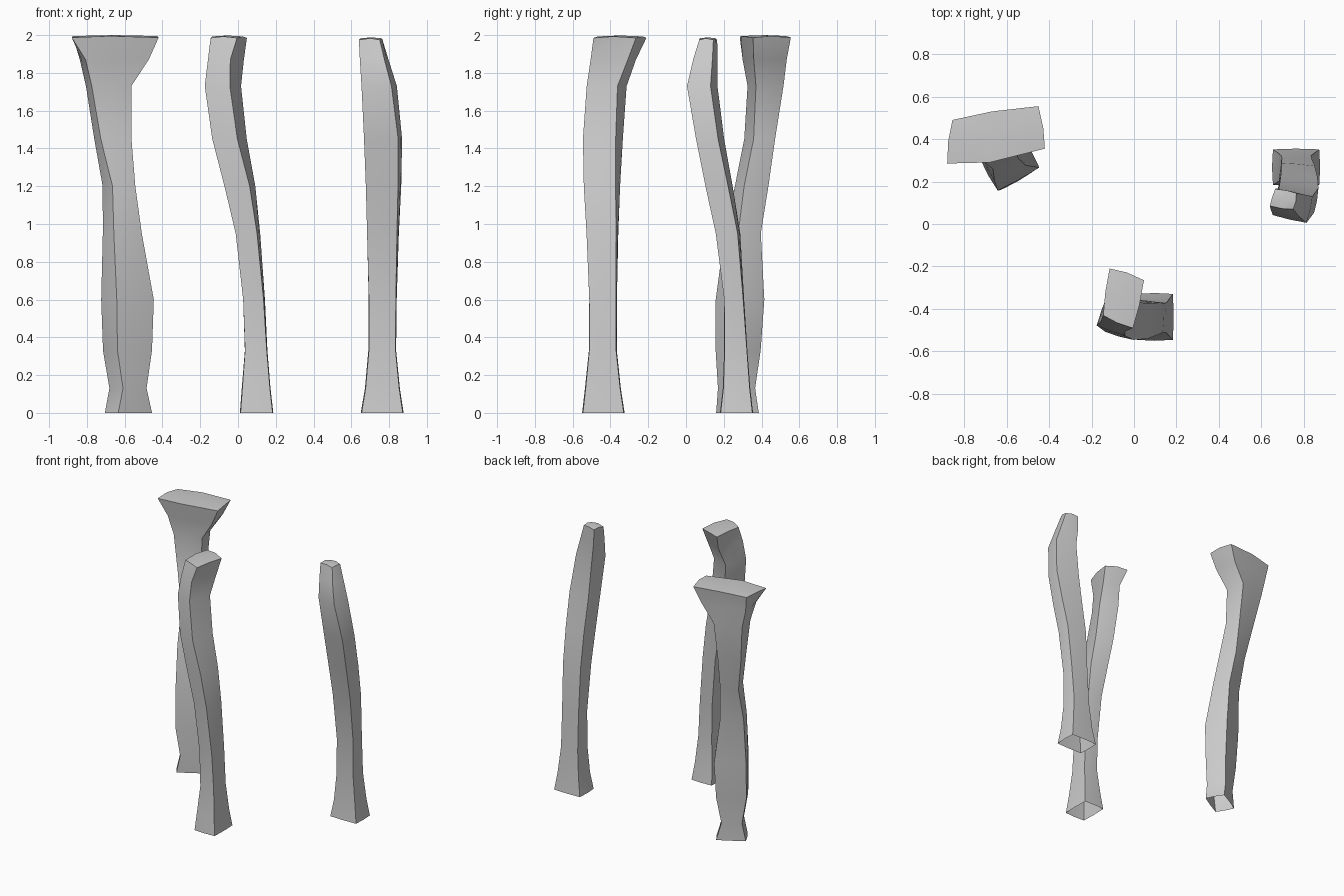
import bpy, bmesh
from math import sin, cos, radians

# Order around a section: four corners alternating with four side midpoints
UNIT = [(-.96, -.96), (0, -1), (.96, -.96), (1, 0),
        (.96, .96), (0, 1), (-.96, .96), (-1, 0)]


def section(x0, x1, y0, y1, deg):
    """Soft rectangle turned by deg that fills the given bounds."""
    a = radians(deg)
    c, s = cos(a), abs(sin(a))
    W, H, det = x1 - x0, y1 - y0, c * c - s * s
    w, h = (W * c - H * s) / det / 2, (H * c - W * s) / det / 2
    return [((x0 + x1) / 2 + u * w * c - v * h * sin(a),
             (y0 + y1) / 2 + u * w * sin(a) + v * h * c) for u, v in UNIT]


def leg(name, rows, top, ztop):
    """Loft sections from the floor up, closing with a gently domed cap."""
    bm = bmesh.new()
    rings = [[bm.verts.new((x, y, r[0])) for x, y in section(*r[1:])] for r in rows]
    rings.append([bm.verts.new((x, y, ztop - (.005 if i % 2 else .013)))
                  for i, (x, y) in enumerate(top)])
    for lo, hi in zip(rings, rings[1:]):
        for i in range(8):
            j = (i + 1) % 8
            bm.faces.new((lo[i], lo[j], hi[j], hi[i]))
    mid = bm.verts.new((sum(p[0] for p in top) / 8, sum(p[1] for p in top) / 8, ztop))
    for i in range(8):
        bm.faces.new((rings[-1][i], rings[-1][(i + 1) % 8], mid))
    me = bpy.data.meshes.new(name)
    bm.to_mesh(me)
    bm.free()
    ob = bpy.data.objects.new(name, me)
    bpy.context.collection.objects.link(ob)
    bpy.ops.object.select_all(action='DESELECT')
    ob.select_set(True)
    bpy.context.view_layer.objects.active = ob
    bpy.ops.object.shade_smooth_by_angle(angle=radians(50))


# Rows: height, x range, y range, turn

# Back left leg with a wide flared head
leg("flared_back_leg", [
    (0, -.71, -.45, .155, .39, 30),
    (.13, -.685, -.48, .165, .37, 30),
    (.33, -.72, -.45, .152, .40, 30),
    (.6, -.73, -.44, .152, .42, 29),
    (.95, -.72, -.505, .20, .40, 26),
    (1.2, -.72, -.54, .255, .44, 22),
    (1.45, -.765, -.56, .305, .475, 17),
    (1.73, -.81, -.56, .322, .52, 12),
    (1.87, -.845, -.465, .295, .538, 10),
], [(-.88, .285), (-.68, .29), (-.42, .355), (-.427, .45),
    (-.45, .555), (-.67, .53), (-.855, .49), (-.875, .39)], 2.0)

# Front middle leg leaning left
leg("front_leg", [
    (0, .01, .187, -.55, -.325, 0),
    (.13, .02, .172, -.535, -.345, 0),
    (.33, .035, .157, -.515, -.365, -1),
    (.6, .025, .145, -.515, -.363, -3),
    (.95, -.015, .12, -.53, -.355, -6),
    (1.2, -.075, .095, -.545, -.345, -10),
    (1.45, -.14, .05, -.55, -.33, -16),
    (1.73, -.18, .02, -.53, -.31, -20),
    (1.87, -.163, .035, -.51, -.26, -20),
], [(-.145, -.43), (-.08, -.465), (-.005, -.49), (.025, -.385),
    (.047, -.265), (-.035, -.228), (-.115, -.21), (-.135, -.32)], 1.998)

# Right leg with a tapered head
leg("tapered_right_leg", [
    (0, .65, .877, .18, .355, 0),
    (.13, .672, .857, .195, .34, 0),
    (.33, .69, .837, .202, .325, 0),
    (.6, .69, .842, .20, .31, -2),
    (.95, .68, .855, .155, .29, -5),
    (1.2, .673, .868, .10, .25, -8),
    (1.45, .663, .873, .05, .205, -10),
    (1.73, .65, .845, .002, .17, -13),
    (1.87, .642, .80, .035, .17, -12),
], [(.64, .085), (.70, .072), (.75, .07), (.762, .105),
    (.765, .145), (.72, .158), (.665, .165), (.65, .125)], 1.988)
